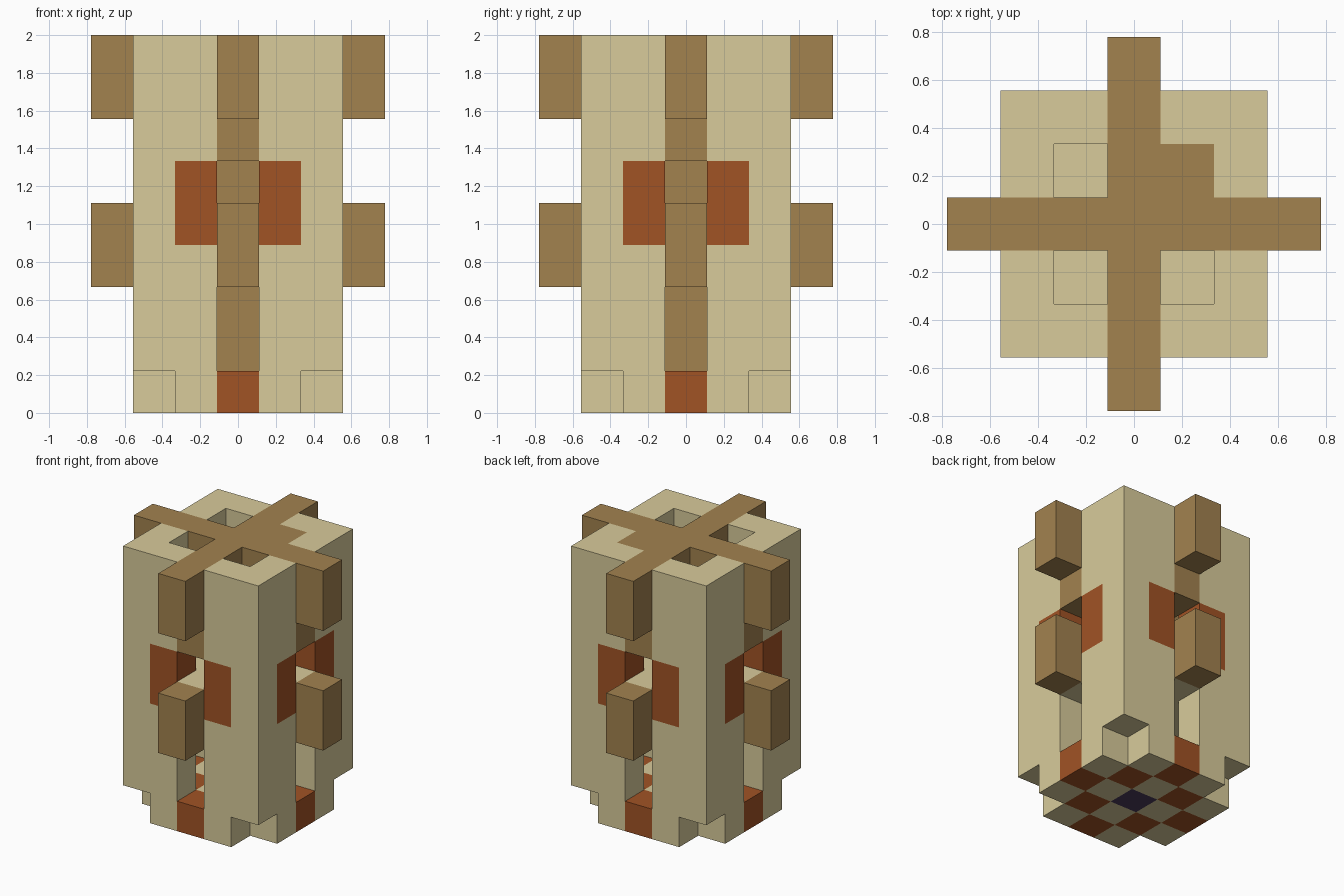
import bpy
import bmesh

if "Cube" in bpy.data.objects:
    bpy.data.objects.remove(bpy.data.objects["Cube"], do_unlink=True)

U = 2 / 9  # one block; the tower is nine blocks tall


def material(name, r, g, b):
    def linear(c):
        c /= 255
        return c / 12.92 if c <= 0.04045 else ((c + 0.055) / 1.055) ** 2.4
    colour = (linear(r), linear(g), linear(b), 1)
    mat = bpy.data.materials.new(name)
    mat.use_nodes = True
    mat.diffuse_color = colour
    mat.node_tree.nodes["Principled BSDF"].inputs["Base Color"].default_value = colour
    return mat


sand = material("sandstone", 216, 203, 155)
wood = material("brown wood", 162, 130, 79)
clay = material("orange clay", 161, 83, 37)
indigo = material("indigo clay", 74, 59, 91)


def finish(name, bm, mats):
    bmesh.ops.scale(bm, vec=(U, U, U), verts=bm.verts)
    mesh = bpy.data.meshes.new(name)
    bm.to_mesh(mesh)
    bm.free()
    for mat in mats:
        mesh.materials.append(mat)
    obj = bpy.data.objects.new(name, mesh)
    bpy.context.collection.objects.link(obj)
    return obj


def prism(name, profile, levels, mats, rule=None):
    """Extrude a plan profile through the given heights, in blocks."""
    bm = bmesh.new()
    rings = [[bm.verts.new((x, y, z)) for x, y in profile] for z in levels]
    n = len(profile)
    for low, high in zip(rings, rings[1:]):
        for i in range(n):
            j = (i + 1) % n
            bm.faces.new((low[i], low[j], high[j], high[i]))
    bm.faces.new(rings[0][::-1])
    bm.faces.new(rings[-1])
    bmesh.ops.recalc_face_normals(bm, faces=bm.faces)
    if rule:
        for f in bm.faces:
            f.material_index = rule(f.calc_center_median())
    return finish(name, bm, mats)


def turn(points, times):
    for _ in range(times):
        points = [(-y, x) for x, y in points]
    return points


def four_way(points):
    return [p for k in range(4) for p in turn(points, k)]


def rectangle(x0, x1, y0, y1):
    return [(x0, y0), (x1, y0), (x1, y1), (x0, y1)]


def cross(reach):
    return four_way([(reach, -.5), (reach, .5), (.5, .5)])


# Chequered base slab with the corners cut away
bm = bmesh.new()
bmesh.ops.create_grid(bm, x_segments=5, y_segments=5, size=2.5)
bmesh.ops.translate(bm, vec=(0, 0, 1), verts=bm.verts)
corners = []
for f in bm.faces:
    c = f.calc_center_median()
    i, j = round(c.x), round(c.y)
    if abs(i) == abs(j) == 2:
        corners.append(f)
    f.material_index = 2 if i == j == 0 else 1 - (i + j) % 2
bmesh.ops.delete(bm, geom=corners, context='FACES')
base = finish("base_slab", bm, [sand, clay, indigo])
solid = base.modifiers.new("thickness", 'SOLIDIFY')
solid.thickness = U
solid.offset = -1

# Four L-shaped corner pillars with clay panels beside the openings
ell = [(.5, 1.5), (1.5, 1.5), (1.5, .5), (2.5, .5),
       (2.5, 1.5), (2.5, 2.5), (1.5, 2.5), (.5, 2.5)]


def panel(c):
    return int(4 < c.z < 6 and min(abs(c.x), abs(c.y)) < 1.4)


for k in range(4):
    prism(f"corner_pillar_{k + 1}", turn(ell, k), [1, 4, 6, 9], [sand, clay], panel)

# Middle floor filling the space between the pillars
deck = four_way([(2.5, -.5), (2.5, .5), (1.5, .5), (1.5, 1.5), (.5, 1.5)])
prism("middle_floor", deck, [3, 5], [sand])

# Lower beam ends standing out from each side
for k in range(4):
    prism(f"lower_beam_end_{k + 1}", turn(rectangle(2.5, 3.5, -.5, .5), k), [3, 5], [wood])

# Central post in both rooms
post = rectangle(-.5, .5, -.5, .5)
prism("lower_post", post, [1, 3], [wood])
prism("upper_post", post, [5, 6], [wood])

# Lintels and the long crossed roof beams
prism("lintel_cross", cross(2.5), [6, 7], [wood])
prism("roof_cross_beams", cross(3.5), [7, 9], [wood])

# Hatch closing one of the four roof shafts
prism("roof_hatch", rectangle(.5, 1.5, .5, 1.5), [8, 9], [wood])
